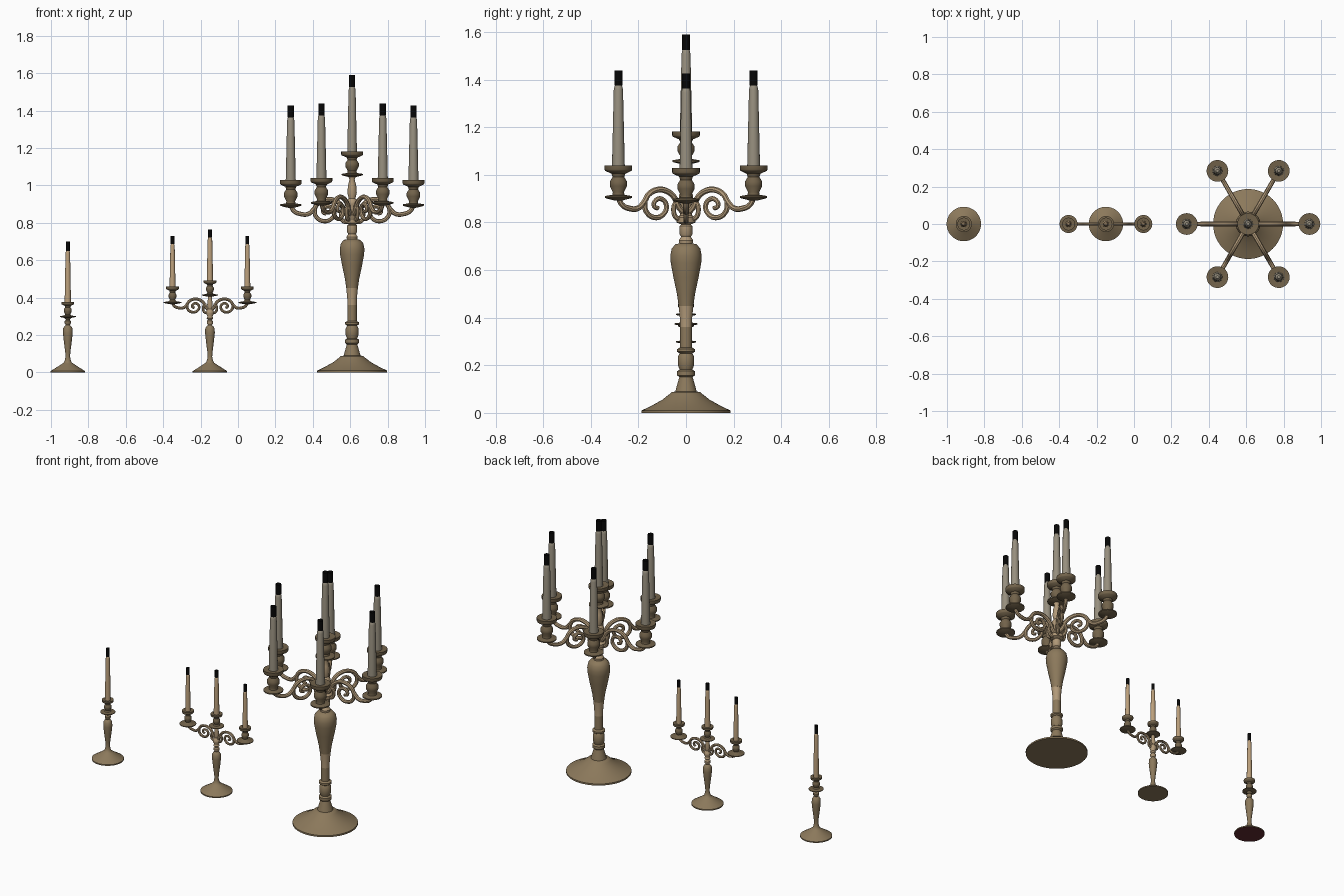
import bpy, bmesh
from math import cos, sin, pi, radians
from mathutils import Vector, Matrix

if "Cube" in bpy.data.objects:
    bpy.data.objects.remove(bpy.data.objects["Cube"])


def material(name, r, g, b):
    m = bpy.data.materials.new(name)
    m.use_nodes = True
    m.diffuse_color = (r, g, b, 1)
    shader = m.node_tree.nodes["Principled BSDF"]
    shader.inputs["Base Color"].default_value = (r, g, b, 1)
    shader.inputs["Roughness"].default_value = 0.7
    return m


bronze = material("aged bronze", .26, .19, .105)
light_bronze = material("polished bronze", .44, .32, .19)
dark_bronze = material("dark bronze", .17, .125, .07)
grey_wax = material("grey wax", .31, .275, .21)
tan_wax = material("tan wax", .5, .35, .2)
black = material("burnt black", .002, .002, .002)
maroon = material("maroon felt", .12, .025, .03)


def add_mesh(name, mesh, *mats):
    mesh.shade_smooth()
    mesh.set_sharp_from_angle(angle=radians(40))
    obj = bpy.data.objects.new(name, mesh)
    bpy.context.collection.objects.link(obj)
    for m in mats:
        mesh.materials.append(m)
    return obj


def lathe(name, profile, place, mat, steps=28):
    """Turn a (radius, height) profile around the vertical axis."""
    bm = bmesh.new()
    verts = [bm.verts.new((r, 0, z)) for r, z in profile]
    edges = [bm.edges.new(pair) for pair in zip(verts, verts[1:])]
    bmesh.ops.spin(bm, geom=verts + edges, axis=(0, 0, 1), cent=(0, 0, 0),
                   angle=2 * pi, steps=steps)
    bmesh.ops.remove_doubles(bm, verts=bm.verts, dist=.0002)
    bmesh.ops.recalc_face_normals(bm, faces=bm.faces)
    bm.transform(Matrix.Translation(place))
    mesh = bpy.data.meshes.new(name)
    bm.to_mesh(mesh)
    bm.free()
    return add_mesh(name, mesh, mat)


def tube(name, points, radii, place, angle, mat):
    """Sweep a round tube along a smooth path of (distance, height) points."""
    curve = bpy.data.curves.new(name, "CURVE")
    curve.dimensions = "3D"
    curve.bevel_depth = 1
    curve.bevel_resolution = 2
    curve.resolution_u = 5
    curve.use_fill_caps = True
    spline = curve.splines.new("BEZIER")
    spline.bezier_points.add(len(points) - 1)
    for i, ((d, z), p) in enumerate(zip(points, spline.bezier_points)):
        p.co = Vector((d * cos(angle), d * sin(angle), z)) + Vector(place)
        p.handle_left_type = p.handle_right_type = "AUTO"
        t = i / (len(points) - 1)
        p.radius = radii[0] + (radii[1] - radii[0]) * t
    temp = bpy.data.objects.new(name + "_path", curve)
    bpy.context.collection.objects.link(temp)
    bpy.context.view_layer.update()
    mesh = bpy.data.meshes.new_from_object(
        temp.evaluated_get(bpy.context.evaluated_depsgraph_get()))
    bpy.data.objects.remove(temp)
    mesh.materials.clear()
    add_mesh(name, mesh, mat)


def candle_holder(name, place, plate, cup, rise, candle_r, candle_h, wax):
    """Drip plate, turned socket, candle and open wick sleeve."""
    body = [(0, -.1), (.35, -.08), (.9, -.02), (1, 0), (1, .05), (.45, .09)]
    socket = [(.4, .17), (.62, .36), (.62, .5), (.42, .64), (.5, .74),
              (.95, .83), (1, .87), (1, 1), (.5, .98), (0, .97)]
    profile = [(r * plate, z * rise) for r, z in body]
    profile += [(r * cup, z * rise) for r, z in socket]
    lathe(name + "_socket", profile, place, dark_bronze)
    top = Vector(place) + Vector((0, 0, rise * .95))
    shape = [(0, 0), (1, 0), (.72, .92), (.62, .96), (.3, .995), (0, 1)]
    lathe(name + "_candle", [(r * candle_r, z * candle_h) for r, z in shape],
          top, wax, 16)
    w = candle_r * .62
    lathe(name + "_wick", [(w, candle_h * .97), (w, candle_h * 1.15)],
          top, black, 12)


# Scrolled arm: distance from the column and height relative to the drip plate
ARM = [(.015, -.06), (.035, -.04), (.06, .005), (.1, .03), (.14, .033),
       (.18, .015), (.205, -.02), (.235, -.045), (.275, -.045),
       (.31, -.03), (.328, 0)]
CURL = [(.2, -.015), (.195, -.055), (.155, -.083), (.11, -.07),
        (.095, -.035), (.115, -.007), (.145, -.01), (.155, -.035),
        (.135, -.045)]
BRACE = [(.015, -.085), (.045, -.085), (.06, -.055), (.05, -.02), (.03, -.015)]


def scrolled_arm(name, place, angle, sx, sz, thick):
    for part, path, ends in (("arm", ARM, (1, .9)), ("curl", CURL, (.9, .75)),
                             ("brace", BRACE, (.9, .7))):
        tube(f"{name}_{part}", [(d * sx, z * sz) for d, z in path],
             [thick * e for e in ends], place, angle, light_bronze)


# Large six-armed candelabrum
X = .61
lathe("large_base", [(0, 0), (.187, 0), (.187, .01), (.15, .027), (.1, .055),
      (.068, .08), (.06, .087), (.045, .09), (.038, .115), (.028, .15),
      (.037, .158), (.037, .175), (.027, .182), (.034, .2), (.034, .235),
      (.027, .25), (.037, .257), (.037, .268), (.025, .275), (.025, .36)],
      (X, 0, 0), bronze, 48)
lathe("large_stem_band", [(.025, .36), (.026, .4), (.031, .45)],
      (X, 0, 0), light_bronze)
lathe("large_vase", [(.031, .45), (.038, .5), (.053, .57), (.064, .63),
      (.066, .66), (.06, .69), (.045, .708), (.028, .712)],
      (X, 0, 0), bronze, 36)
lathe("large_column", [(.028, .712), (.03, .725), (.02, .74), (.027, .75),
      (.027, .785), (.02, .792), (.04, .8), (.042, .82), (.026, .83),
      (.022, .88), (.03, .9), (.03, .915), (.018, .93), (.025, .96),
      (.022, 1), (.014, 1.03), (.022, 1.055)], (X, 0, 0), light_bronze)
candle_holder("large_centre", (X, 0, 1.055), .057, .058, .127,
              .026, .36, grey_wax)
for i in range(6):
    a = i * pi / 3
    z = .892 if i % 3 == 0 else .904
    scrolled_arm(f"large_{i}", (X, 0, z), a, 1, 1, .013)
    candle_holder(f"large_{i}", (X + .328 * cos(a), .328 * sin(a), z),
                  .057, .058, .136, .027, .352, grey_wax)

# Shared body of the two smaller pieces
SMALL = [(0, 0), (.092, 0), (.092, .007), (.065, .024), (.04, .04), (.03, .047),
         (.022, .052), (.016, .065), (.012, .085), (.014, .11), (.021, .165),
         (.026, .21), (.025, .235), (.018, .247), (.01, .253)]
NECK = [(.01, .253), (.017, .262), (.017, .274), (.01, .281), (.018, .29),
        (.014, .297)]

# Three-light candelabrum
X = -.15
lathe("trio_body", SMALL, (X, 0, 0), bronze, 36)
lathe("trio_column", NECK + [(.014, .3), (.021, .315), (.021, .325),
      (.011, .34), (.015, .36), (.012, .385), (.01, .41)],
      (X, 0, 0), light_bronze)
candle_holder("trio_centre", (X, 0, .412), .043, .034, .08,
              .017, .24, tan_wax)
for side, a in (("left", 0), ("right", pi)):
    scrolled_arm("trio_" + side, (X, 0, .372), a, .61, .6, .0085)
    candle_holder("trio_" + side, (X + .2 * cos(a), 0, .372),
                  .048, .034, .087, .016, .238, tan_wax)

# Single candlestick with a felt underside
X = -.91
single = lathe("single_body", SMALL, (X, 0, 0), bronze, 36)
single.data.materials.append(maroon)
for face in single.data.polygons:
    if face.center.z < .001:
        face.material_index = 1
lathe("single_neck", NECK, (X, 0, 0), bronze)
candle_holder("single", (X, 0, .297), .043, .034, .08, .017, .285, tan_wax)
